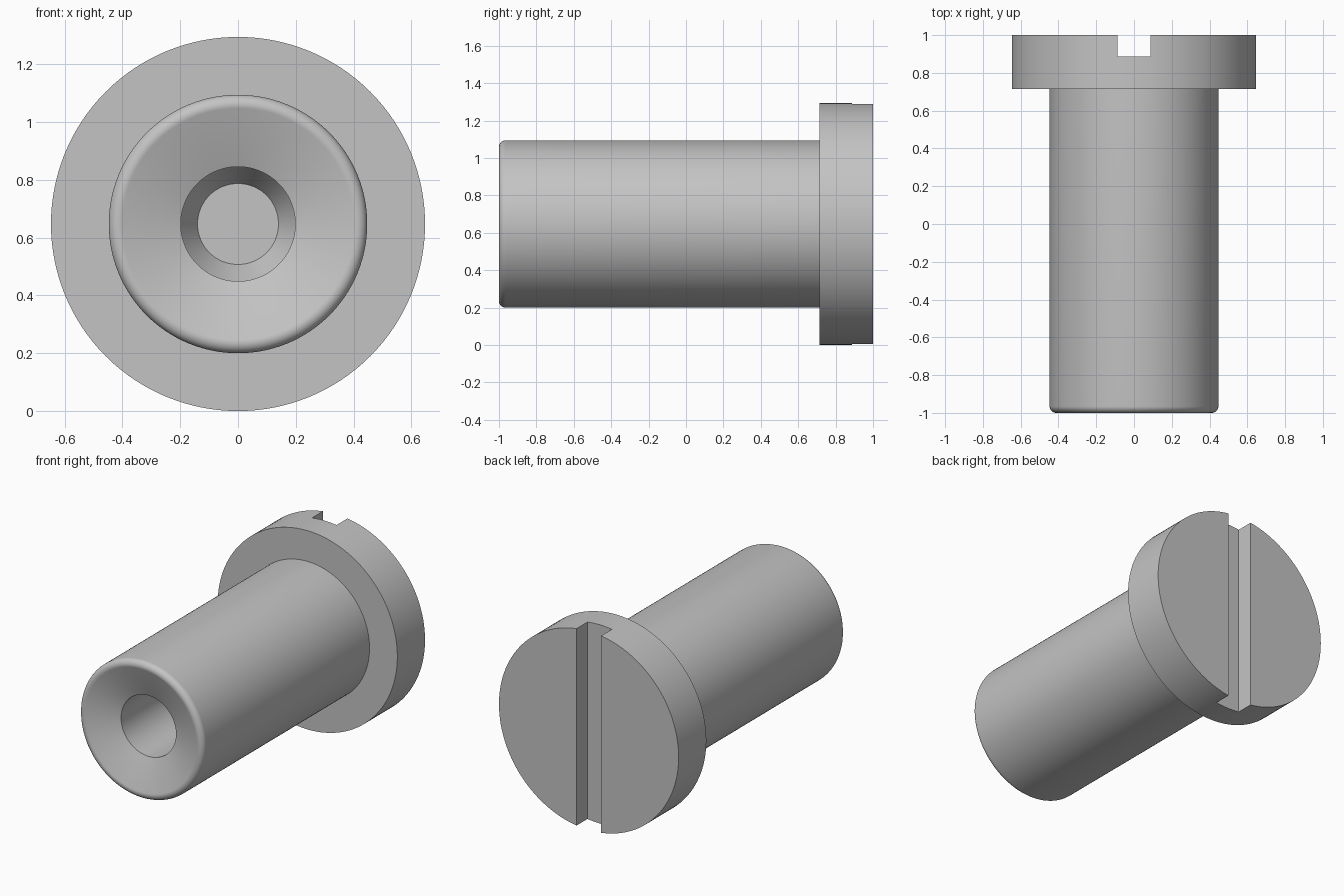
import bpy, math
from mathutils import Matrix

cube = bpy.data.objects.get("Cube")
if cube:
    bpy.data.objects.remove(cube, do_unlink=True)

SEGMENTS = 128
CENTRE_Z = 0.647

metal = bpy.data.materials.new("grey metal")
metal.use_nodes = True
grey = (0.55, 0.55, 0.55, 1)
metal.diffuse_color = grey
metal.node_tree.nodes["Principled BSDF"].inputs["Base Color"].default_value = grey


def lathe(name, profile):
    """Spin (radius, y) points about the y axis; the ends lie on the axis."""
    verts, rings, faces = [], [], []
    for r, y in profile:
        n = 1 if r == 0 else SEGMENTS
        rings.append(range(len(verts), len(verts) + n))
        for i in range(n):
            a = math.tau * i / SEGMENTS
            verts.append((r * math.sin(a), y, CENTRE_Z + r * math.cos(a)))
    for a, b in zip(rings, rings[1:]):
        for i in range(SEGMENTS):
            j = (i + 1) % SEGMENTS
            corners = [a[i % len(a)], a[j % len(a)], b[j % len(b)], b[i % len(b)]]
            faces.append(list(dict.fromkeys(corners)))
    mesh = bpy.data.meshes.new(name)
    mesh.from_pydata(verts, [], faces)
    mesh.materials.append(metal)
    obj = bpy.data.objects.new(name, mesh)
    bpy.context.collection.objects.link(obj)
    return obj


def smooth(obj):
    bpy.ops.object.select_all(action='DESELECT')
    obj.select_set(True)
    bpy.context.view_layer.objects.active = obj
    bpy.ops.object.shade_smooth_by_angle(angle=math.radians(30))


# One profile: bore, dished end, rounded rim, shank and head
rim = [(0.412 + 0.035 * math.sin(a), -0.965 - 0.035 * math.cos(a))
       for a in (math.radians(d) for d in range(-20, 91, 10))]
bolt = lathe("slotted_bolt",
             [(0, 0.3), (0.14, 0.3), (0.198, 0.2), (0.198, -0.92)] + rim +
             [(0.447, 0.715), (0.647, 0.715), (0.647, 1), (0, 1)])

# Driver slot across the head
bpy.ops.mesh.primitive_cube_add(size=1, location=(0, 1, CENTRE_Z))
cutter = bpy.context.object
cutter.name = "slot_cutter"
cutter.data.transform(Matrix.Diagonal((0.176, 0.224, 2, 1)))
cutter.data.materials.append(metal)
cutter.hide_render = True
cutter.hide_set(True)

slot = bolt.modifiers.new("driver slot", 'BOOLEAN')
slot.operation = 'DIFFERENCE'
slot.solver = 'EXACT'
slot.object = cutter
bpy.ops.object.select_all(action='DESELECT')
bpy.context.view_layer.objects.active = bolt
bolt.select_set(True)
bpy.ops.object.modifier_apply(modifier=slot.name)
bpy.data.objects.remove(cutter, do_unlink=True)
smooth(bolt)
